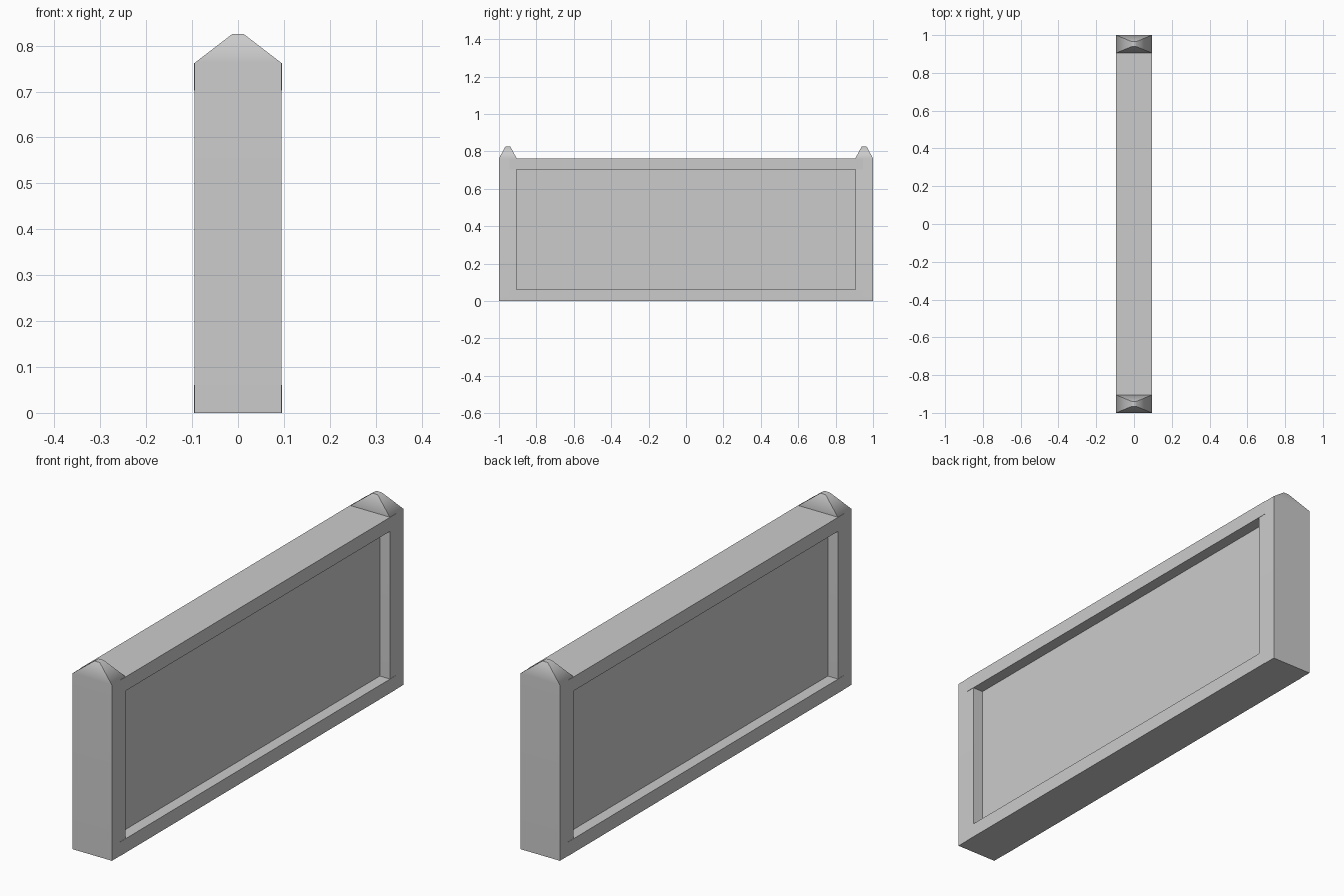
import bpy, bmesh, math

if "Cube" in bpy.data.objects:
    bpy.data.objects.remove(bpy.data.objects["Cube"])

POST_Y, POST_H, TOP = 0.9525, 0.762, 0.825


def mesh_object(name, bm):
    bmesh.ops.recalc_face_normals(bm, faces=bm.faces)
    mesh = bpy.data.meshes.new(name)
    bm.to_mesh(mesh)
    bm.free()
    obj = bpy.data.objects.new(name, mesh)
    bpy.context.collection.objects.link(obj)
    return obj


def box(name, half_x, half_y, z0, z1):
    bm = bmesh.new()
    bmesh.ops.create_cube(bm, size=1)
    for v in bm.verts:
        v.co = (v.co.x * 2 * half_x, v.co.y * 2 * half_y,
                z0 + (v.co.z + 0.5) * (z1 - z0))
    return mesh_object(name, bm)


def post(name, y):
    # Stacked rectangles: straight shaft, then a tapered cap with a small flat top
    bm = bmesh.new()
    rings = []
    for hx, hy, z in ((0.095, 0.0475, 0), (0.095, 0.0475, POST_H), (0.013, 0.0135, TOP)):
        rings.append([bm.verts.new((sx * hx, y + sy * hy, z))
                      for sx, sy in ((-1, -1), (1, -1), (1, 1), (-1, 1))])
    for a, b in zip(rings, rings[1:]):
        for i in range(4):
            j = (i + 1) % 4
            bm.faces.new((a[i], a[j], b[j], b[i]))
    bm.faces.new(rings[0])
    bm.faces.new(rings[-1])
    obj = mesh_object(name, bm)
    bpy.ops.object.select_all(action='DESELECT')
    obj.select_set(True)
    bpy.context.view_layer.objects.active = obj
    bpy.ops.object.shade_smooth_by_angle(angle=math.radians(55))
    # Keep the large shaft faces flat while the cap blends into them
    mod = obj.modifiers.new("weighted_normals", 'WEIGHTED_NORMAL')
    mod.keep_sharp = True


# End posts
post("front_post", -POST_Y)
post("back_post", POST_Y)

# Rails, slightly proud of the posts and let into them
box("bottom_rail", 0.0962, 0.945, 0.0, 0.061)
box("top_rail", 0.0962, 0.945, 0.702, 0.7625)

# Recessed panel
box("panel", 0.047, 0.93, 0.03, 0.73)
